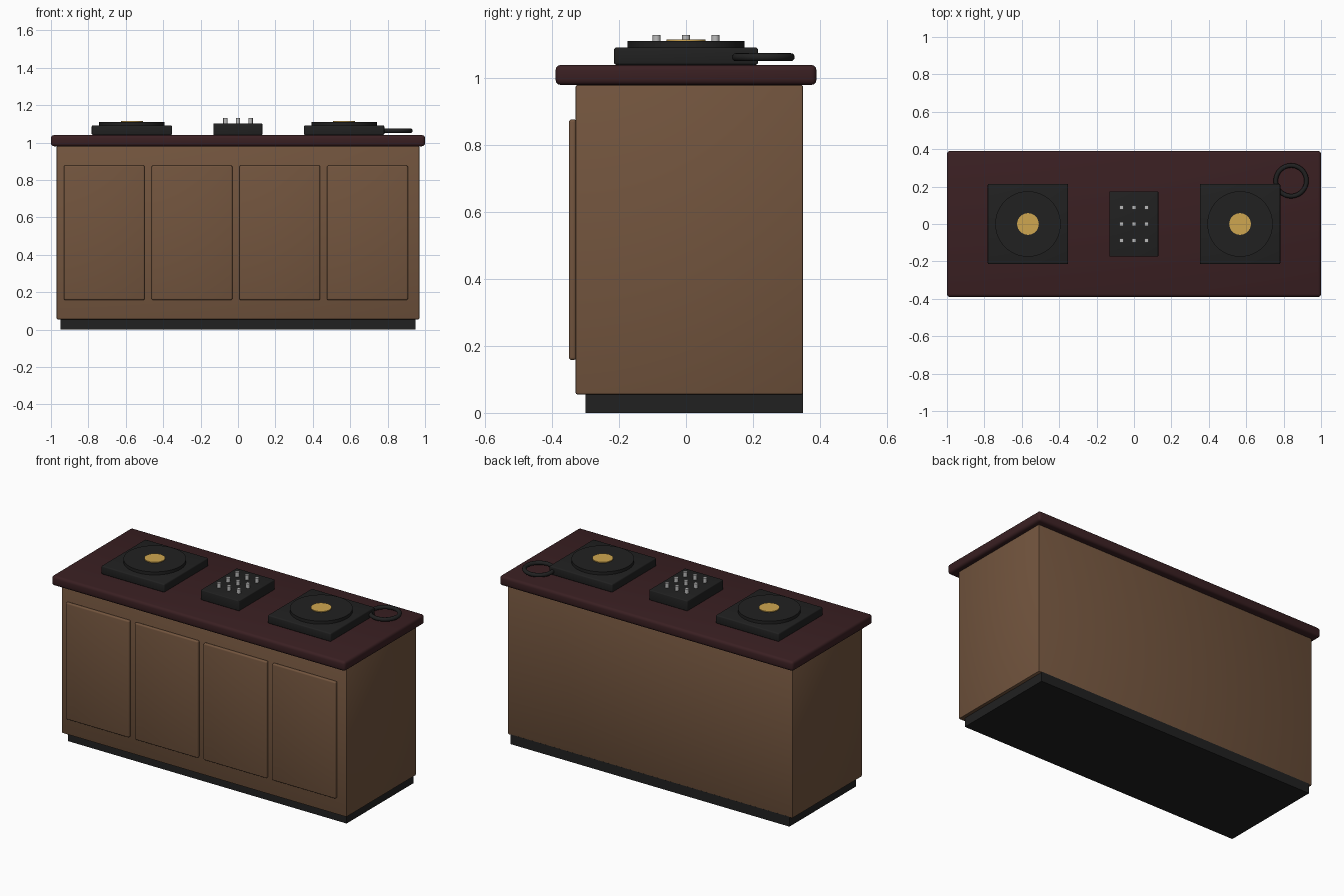
import bpy
import math

if "Cube" in bpy.data.objects:
    bpy.data.objects.remove(bpy.data.objects["Cube"])


def material(name, color):
    m = bpy.data.materials.new(name)
    m.diffuse_color = (*color, 1)
    m.use_nodes = True
    m.node_tree.nodes["Principled BSDF"].inputs["Base Color"].default_value = m.diffuse_color
    return m


WOOD = material("brown wood", (0.17, 0.09, 0.048))
TOP = material("dark red wood", (0.042, 0.014, 0.016))
BLACK = material("black", (0.015, 0.015, 0.015))
GOLD = material("gold", (0.62, 0.38, 0.08))
SILVER = material("silver", (0.5, 0.5, 0.5))


def box(name, lo, hi, mat, bevel=0.0, segments=3):
    bpy.ops.mesh.primitive_cube_add(
        size=1, location=[(a + b) / 2 for a, b in zip(lo, hi)])
    ob = bpy.context.object
    ob.name = name
    ob.scale = [b - a for a, b in zip(lo, hi)]
    bpy.ops.object.transform_apply(location=False, rotation=False, scale=True)
    ob.data.materials.append(mat)
    if bevel:
        mod = ob.modifiers.new("rounded edges", "BEVEL")
        mod.width = bevel
        mod.segments = segments
        bpy.ops.object.modifier_apply(modifier=mod.name)
        bpy.ops.object.shade_smooth_by_angle(angle=math.radians(35))
    return ob


def disc(name, x, y, z0, z1, radius, mat, sides=48):
    bpy.ops.mesh.primitive_cylinder_add(
        vertices=sides, radius=radius, depth=z1 - z0, location=(x, y, (z0 + z1) / 2))
    ob = bpy.context.object
    ob.name = name
    ob.data.materials.append(mat)
    bpy.ops.object.shade_smooth_by_angle(angle=math.radians(35))
    return ob


# Cabinet: plinth, carcass and counter
box("plinth", (-0.95, -0.30, 0), (0.95, 0.35, 0.06), BLACK)
box("cabinet_body", (-0.97, -0.33, 0.055), (0.97, 0.35, 0.98), WOOD, 0.006, 2)
box("countertop", (-1, -0.39, 0.98), (1, 0.39, 1.04), TOP, 0.016)

# Four front door panels
for i in range(4):
    x = -0.715 + i * 0.469
    box(f"door_panel_{i + 1}", (x - 0.216, -0.35, 0.158), (x + 0.216, -0.328, 0.877),
        WOOD, 0.008)

# Two turntables, each with a platter and centre label
for side, x in (("left", -0.567), ("right", 0.567)):
    box(f"{side}_turntable_base", (x - 0.215, -0.215, 1.04), (x + 0.215, 0.215, 1.092),
        BLACK, 0.007)
    disc(f"{side}_platter", x, 0, 1.09, 1.111, 0.175, BLACK, 64)
    disc(f"{side}_label", x, 0, 1.108, 1.116, 0.058, GOLD, 32)

# Mixer with a grid of knobs
box("mixer", (-0.132, -0.175, 1.04), (0.13, 0.175, 1.103), BLACK, 0.005)
for i in (-1, 0, 1):
    for j in (-1, 0, 1):
        disc(f"knob_{i + 2}_{j + 2}", i * 0.067, j * 0.088, 1.10, 1.13, 0.012, SILVER, 16)

# Headphone ring lying beside the right turntable
bpy.ops.mesh.primitive_torus_add(
    major_radius=0.082, minor_radius=0.012, major_segments=48, minor_segments=12,
    location=(0.84, 0.231, 1.063))
ring = bpy.context.object
ring.name = "headphone_band"
ring.data.materials.append(BLACK)
bpy.ops.object.shade_smooth()
